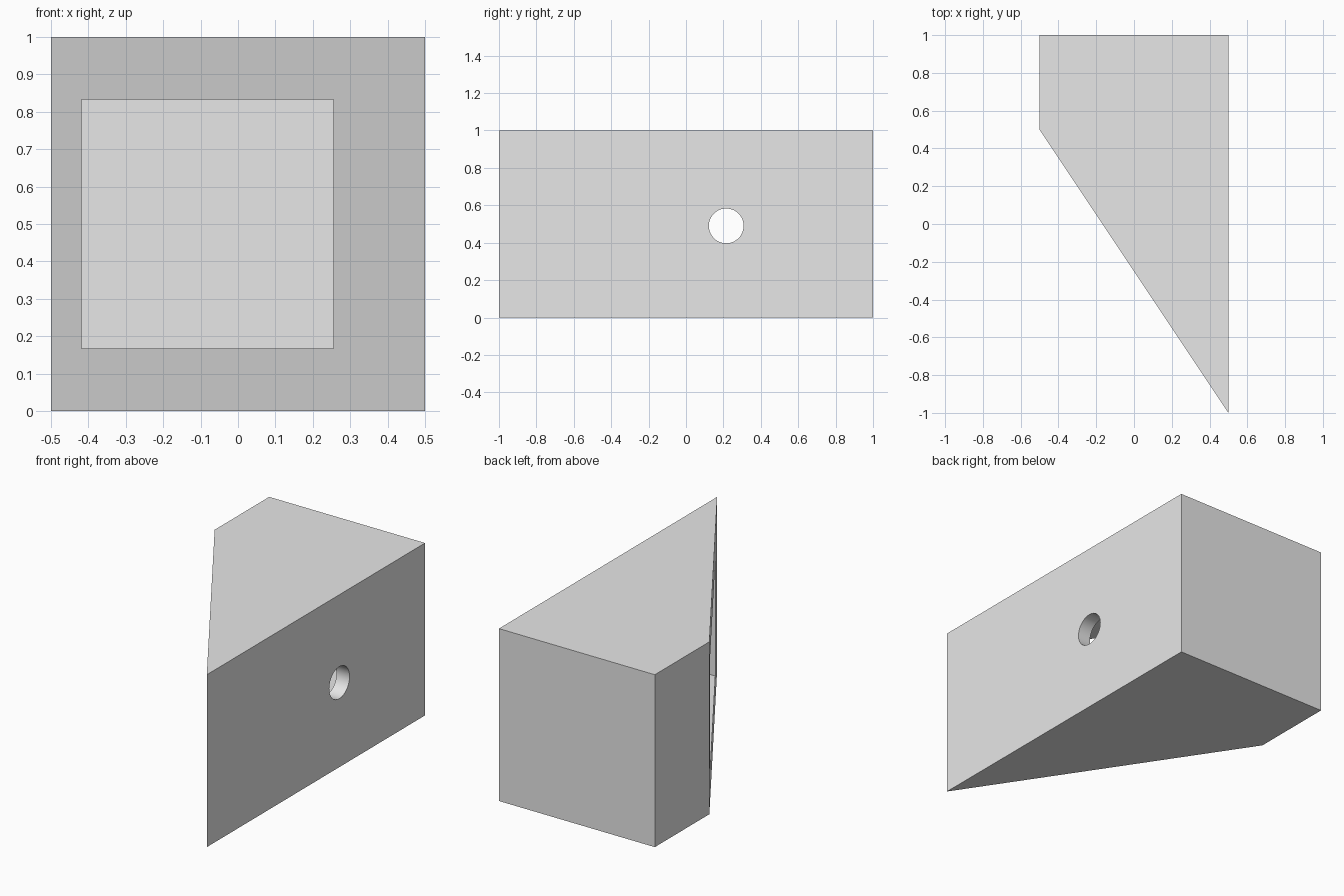
import bpy
import bmesh
from mathutils import Vector

cube = bpy.data.objects.get("Cube")
if cube:
    bpy.data.objects.remove(cube, do_unlink=True)

grey = bpy.data.materials.new("light_grey")
grey.use_nodes = True
color = (0.8, 0.8, 0.8, 1)
grey.diffuse_color = color
grey.node_tree.nodes["Principled BSDF"].inputs["Base Color"].default_value = color


def prism(name, outline, bottom, top):
    """Extrude a plan outline from bottom to top."""
    bm = bmesh.new()
    face = bm.faces.new([bm.verts.new((x, y, bottom)) for x, y in outline])
    grown = bmesh.ops.extrude_face_region(bm, geom=[face])["geom"]
    verts = [v for v in grown if isinstance(v, bmesh.types.BMVert)]
    bmesh.ops.translate(bm, verts=verts, vec=Vector((0, 0, top - bottom)))
    bmesh.ops.recalc_face_normals(bm, faces=bm.faces)
    mesh = bpy.data.meshes.new(name)
    bm.to_mesh(mesh)
    bm.free()
    mesh.materials.append(grey)
    obj = bpy.data.objects.new(name, mesh)
    bpy.context.collection.objects.link(obj)
    return obj


def cut(target, cutter):
    """Subtract the cutter and discard it."""
    cutter.hide_render = True
    mod = target.modifiers.new("cut", "BOOLEAN")
    mod.operation = "DIFFERENCE"
    mod.solver = "EXACT"
    mod.object = cutter
    bpy.ops.object.select_all(action="DESELECT")
    bpy.context.view_layer.objects.active = target
    target.select_set(True)
    bpy.ops.object.modifier_apply(modifier=mod.name)
    bpy.data.objects.remove(cutter, do_unlink=True)


# Wedge body with a slanted front
body = prism("wedge_housing", [(-0.5, 1), (-0.5, 0.5), (0.5, -1), (0.5, 1)], 0, 1)

# Box cavity opening through the slanted front
cavity = prism("cavity_cutter",
               [(-0.418, 0.9), (-0.418, -0.632), (0.418, -0.632), (0.418, 0.9)],
               0.167, 0.833)
cut(body, cavity)

# Round hole through the thin left wall
bpy.ops.mesh.primitive_cylinder_add(vertices=48, radius=0.093, depth=0.3,
                                    location=(0.48, 0.215, 0.49),
                                    rotation=(0, 1.5708, 0))
hole = bpy.context.object
hole.name = "hole_cutter"
hole.data.materials.append(grey)
cut(body, hole)

bpy.ops.object.shade_smooth_by_angle(angle=0.5)
